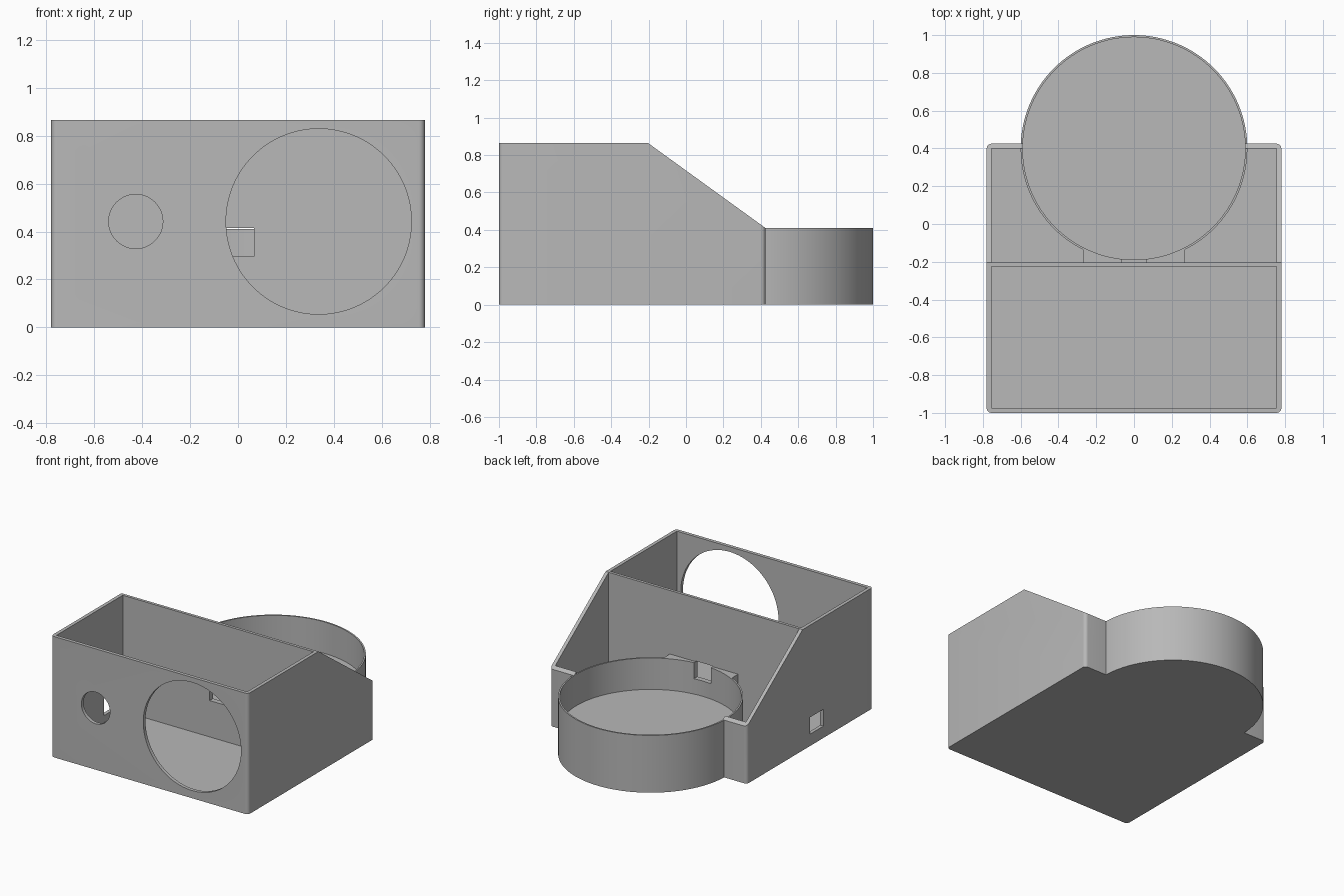
import bpy
import bmesh
import math
from mathutils import Matrix, Vector

default = bpy.data.objects.get("Cube")
if default:
    bpy.data.objects.remove(default, do_unlink=True)

grey = bpy.data.materials.new("plain grey")
grey.use_nodes = True
grey.diffuse_color = (0.48, 0.48, 0.48, 1)
grey.node_tree.nodes["Principled BSDF"].inputs["Base Color"].default_value = grey.diffuse_color

WIDTH, FRONT, BACK, TOP = 0.78, -1.0, 0.425, 0.865
WALL, FLOOR = 0.025, 0.035
DIVIDER_FRONT, DIVIDER_BACK = -0.225, -0.204
TRAY_Y, TRAY_R, TRAY_TOP, TRAY_FLOOR = 0.4, 0.6, 0.41, 0.185


def make(name, bm):
    bmesh.ops.recalc_face_normals(bm, faces=bm.faces)
    mesh = bpy.data.meshes.new(name)
    bm.to_mesh(mesh)
    bm.free()
    mesh.materials.append(grey)
    ob = bpy.data.objects.new(name, mesh)
    bpy.context.collection.objects.link(ob)
    return ob


def box(name, x, y, z, corner=0):
    """Box from three (low, high) ranges, with optional rounded upright edges."""
    bm = bmesh.new()
    bmesh.ops.create_cube(bm, size=1)
    for v in bm.verts:
        v.co = Vector([lo + (hi - lo) * (c + 0.5) for c, (lo, hi) in zip(v.co, (x, y, z))])
    if corner:
        upright = [e for e in bm.edges if abs(e.verts[0].co.z - e.verts[1].co.z) > 0.1]
        bmesh.ops.bevel(bm, geom=upright, offset=corner, segments=6, profile=0.5, affect='EDGES')
    return make(name, bm)


def cylinder(name, centre, radius, depth, along_y=False, sides=128):
    bm = bmesh.new()
    turn = Matrix.Rotation(math.pi / 2, 4, 'X') if along_y else Matrix()
    bmesh.ops.create_cone(bm, cap_ends=True, segments=sides, radius1=radius, radius2=radius,
                          depth=depth, matrix=Matrix.Translation(centre) @ turn)
    return make(name, bm)


def prism(name, profile, half_width):
    """Side profile of (y, z) points extruded across the width."""
    bm = bmesh.new()
    face = bm.faces.new([bm.verts.new((-half_width, y, z)) for y, z in profile])
    new = bmesh.ops.extrude_face_region(bm, geom=[face])["geom"]
    bmesh.ops.translate(bm, verts=[g for g in new if isinstance(g, bmesh.types.BMVert)],
                        vec=(2 * half_width, 0, 0))
    return make(name, bm)


def combine(target, tool, operation='DIFFERENCE'):
    mod = target.modifiers.new(tool.name, 'BOOLEAN')
    mod.operation, mod.solver, mod.object = operation, 'EXACT', tool
    bpy.context.view_layer.objects.active = target
    bpy.ops.object.modifier_apply(modifier=mod.name)
    bpy.data.objects.remove(tool, do_unlink=True)


# Outer box with rounded upright corners and a sloping rear
housing = box("housing", (-WIDTH, WIDTH), (FRONT, BACK), (0, TOP), corner=0.025)
rise = (TOP - TRAY_TOP) / (DIVIDER_BACK - BACK)
slope = lambda y: (y, TRAY_TOP + rise * (y - BACK))
combine(housing, prism("slope_cut", [slope(-0.4), slope(0.6), (0.6, 1.2), (-0.4, 1.2)], 1))

# Front compartment and rear pocket, leaving the divider between them
inside = (-WIDTH + WALL, WIDTH - WALL)
combine(housing, box("compartment_cut", inside, (FRONT + WALL, DIVIDER_FRONT), (FLOOR, 1.5)))
combine(housing, box("pocket_cut", inside, (DIVIDER_BACK, BACK - WALL), (FLOOR, 1.5)))

# Round tray and the block joining it to the divider
tray = cylinder("round_tray", (0, TRAY_Y, TRAY_TOP / 2), TRAY_R, TRAY_TOP)
combine(tray, box("joining_block", (-0.27, 0.27), (-0.215, 0.1), (0, TRAY_TOP)), 'UNION')
combine(housing, tray, 'UNION')
bore_depth = 1.0
combine(housing, cylinder("tray_bore", (0, TRAY_Y, TRAY_FLOOR + bore_depth / 2),
                          TRAY_R - 0.011, bore_depth))

# Large and small round openings in the front wall
for name, x, radius in (("large_opening", 0.337, 0.387), ("small_opening", -0.427, 0.113)):
    combine(housing, cylinder(name, (x, FRONT, 0.442), radius, 0.2, along_y=True))

# Cable slot through the divider and tray, and a port in one side wall
combine(housing, box("cable_slot", (-0.067, 0.067), (-0.26, -0.1), (0.295, 0.415)))
combine(housing, box("side_port", (-0.9, -0.7), (-0.44, -0.29), (0.085, 0.205)))

# Smooth the curved walls and keep the edges sharp
housing.data.materials.clear()
housing.data.materials.append(grey)
for poly in housing.data.polygons:
    poly.material_index = 0
bpy.ops.object.select_all(action='DESELECT')
housing.select_set(True)
bpy.context.view_layer.objects.active = housing
bpy.ops.object.shade_smooth_by_angle(angle=math.radians(30))
